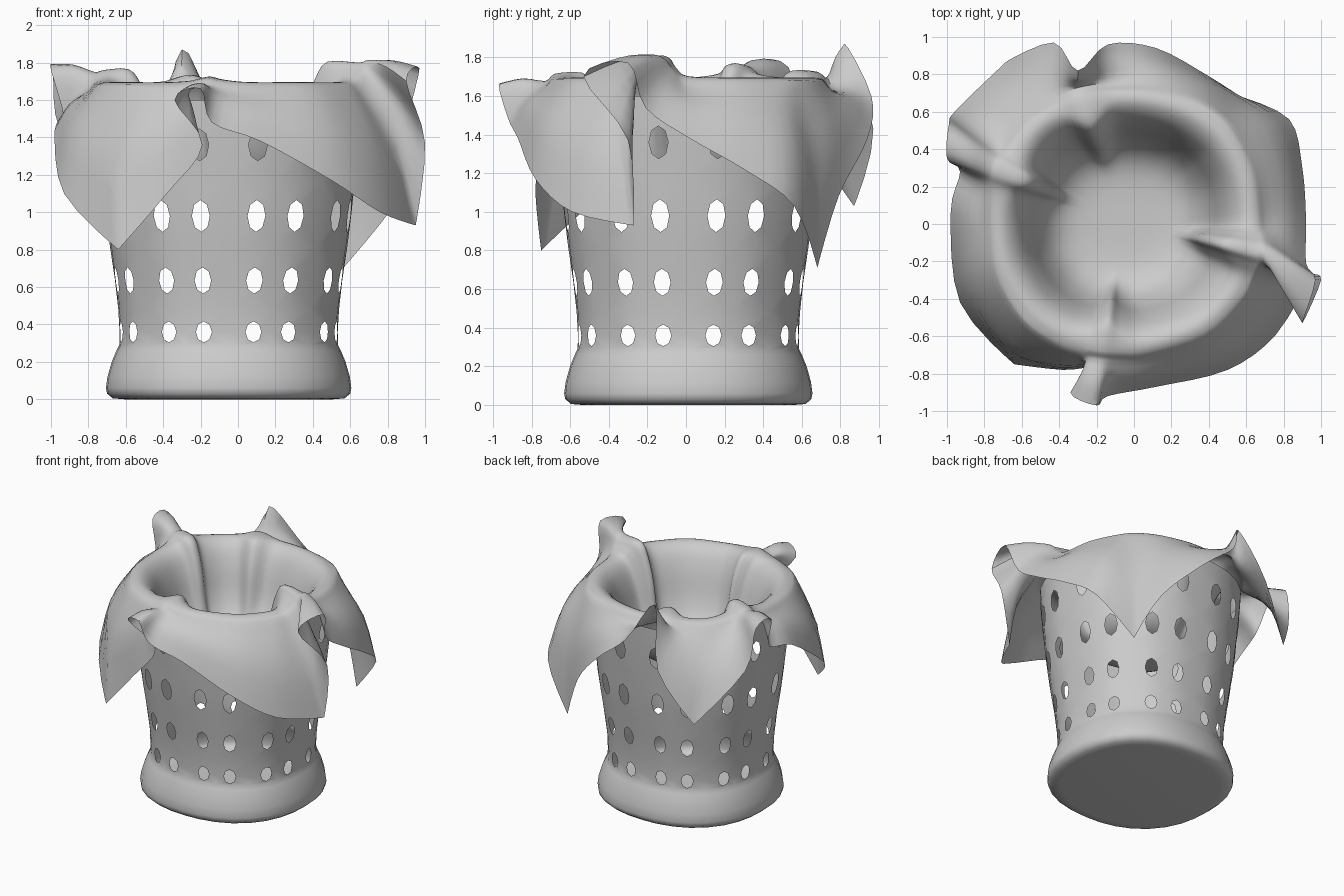
import bpy, bmesh
from math import sin, cos, radians, pi, exp
from mathutils import Vector

if "Cube" in bpy.data.objects:
    bpy.data.objects.remove(bpy.data.objects["Cube"])

CX, CY = -0.05, 0.012

def squircle(a, n=2.25):
    return (abs(cos(a)) ** n + abs(sin(a)) ** n) ** (-1 / n)

def polar(a, r, z):
    k = r * squircle(a)
    return Vector((CX + k * cos(a), CY + 0.98 * k * sin(a), z))

def finish(bm, name):
    bmesh.ops.remove_doubles(bm, verts=bm.verts, dist=0.0005)
    bmesh.ops.recalc_face_normals(bm, faces=bm.faces)
    me = bpy.data.meshes.new(name)
    bm.to_mesh(me)
    bm.free()
    ob = bpy.data.objects.new(name, me)
    bpy.context.collection.objects.link(ob)
    bpy.context.view_layer.objects.active = ob
    ob.select_set(True)
    bpy.ops.object.shade_smooth_by_angle(angle=radians(50))
    ob.select_set(False)
    return ob

# --- Basket: base profile plus wall cells with an oval hole in each ---
base = [(0.56, 0.0), (0.62, 0.005), (0.65, 0.03), (0.656, 0.06), (0.648, 0.12),
        (0.625, 0.2), (0.6, 0.26), (0.585, 0.29)]
wall = [(0.585, 0.29), (0.583, 0.36), (0.59, 0.48), (0.608, 0.64), (0.635, 0.82),
        (0.655, 0.98), (0.674, 1.16), (0.69, 1.33), (0.703, 1.5)]

def wall_radius(z):
    for (r0, z0), (r1, z1) in zip(wall, wall[1:]):
        if z <= z1 + 1e-6:
            return r0 + (r1 - r0) * (z - z0) / (z1 - z0)
    return wall[-1][0]

bm = bmesh.new()

def face(pts):
    bm.faces.new([bm.verts.new(p) for p in pts])

SEG = 32
ang = [2 * pi * i / SEG for i in range(SEG + 1)]
for prof in (base, [(0.703, 1.5), (0.71, 1.6)]):
    for (r0, z0), (r1, z1) in zip(prof, prof[1:]):
        for a, b in zip(ang, ang[1:]):
            face([polar(a, r0, z0), polar(b, r0, z0), polar(b, r1, z1), polar(a, r1, z1)])
face([polar(a, *base[0]) for a in reversed(ang[:-1])])

square = [(1, 0), (1, 1), (0, 1), (-1, 1), (-1, 0), (-1, -1), (0, -1), (1, -1)]
# bottom, hole centre, top and half height of each row
for z0, zc, z1, hh in [(0.29, 0.36, 0.48, 0.056), (0.48, 0.635, 0.82, 0.07),
                       (0.82, 0.98, 1.16, 0.085), (1.16, 1.36, 1.5, 0.085)]:
    for k in range(16):
        mid = radians(22.5 * k + 11.25)
        hole_mid = mid + radians(1.75 if k % 2 == 0 else -1.75)
        outer, inner = [], []
        for i, (u, v) in enumerate(square):
            z = {-1: z0, 0: zc, 1: z1}[v]
            outer.append(polar(mid + u * radians(11.25), wall_radius(z), z))
            t = i * pi / 4
            z = zc + hh * sin(t)
            inner.append(polar(hole_mid + radians(4.2) * cos(t), wall_radius(z), z))
        for i in range(8):
            j = (i + 1) % 8
            face([outer[i], outer[j], inner[j], inner[i]])
finish(bm, "basket")

# --- Cloth: sagging centre, rolled over the rim, hanging corners and folds ---
# rim angle and hem position, counter-clockwise from the right
hem = [(0, .92, .02, 1.38), (20, .90, .30, 1.22), (37, .83, .56, 1.03), (48, .57, .68, .71),
       (62, .40, .79, 1.08), (80, .12, .94, 1.38), (96, -.14, .96, 1.60), (109, -.30, .82, 1.87),
       (120, -.43, .97, 1.43), (134, -.68, .87, 1.03), (148, -.95, .61, 1.43),
       (154, -.99, .53, 1.75), (160, -1.0, .35, 1.76), (166, -.93, .28, 1.50),
       (180, -.98, .06, 1.44), (202, -.93, -.42, 1.10), (225, -.64, -.75, .80),
       (242, -.38, -.78, 1.10), (252, -.19, -.77, 1.36), (256, -.34, -.90, 1.60),
       (261, -.20, -.97, 1.66), (268, -.14, -.92, 1.48), (280, .12, -.87, 1.38),
       (305, .50, -.78, 1.17), (325, .76, -.59, 1.00), (335, .95, -.27, .93),
       (341, 1.0, -.30, 1.37), (345, .90, -.53, 1.70), (350, .97, -.30, 1.77),
       (354, .92, -.21, 1.54)]
corners = {3, 9, 16, 25}        # sharp corner tips of the cloth
# fold angle, lift of the rim, inward pleat
folds = [(109, .04, .08), (157, .08, .08), (261, .03, .08), (347, .12, .11)]
# radius, height, share of lift
rings = [(0.02, 1.10, 0), (.25, 1.11, 0), (.38, 1.18, 0), (.46, 1.32, .1), (.515, 1.5, .3),
         (.575, 1.63, .7), (.645, 1.69, 1), (.71, 1.685, 1), (.76, 1.63, 1.6)]

def spline(p, steps, closed, sharp=()):
    n, out = len(p), []
    def tangent(i):
        if i % n in sharp:
            return Vector((0, 0, 0))
        if closed:
            return (p[(i + 1) % n] - p[i - 1]) / 2
        return (p[min(i + 1, n - 1)] - p[max(i - 1, 0)]) / 2
    for i in range(n if closed else n - 1):
        j = (i + 1) % n
        a, b, ta, tb = p[i], p[j], tangent(i), tangent(j)
        for s in range(steps):
            t = s / steps
            h = t * t * (3 - 2 * t)
            out.append(a * (1 - h) + b * h + ta * t * (1 - t) ** 2 - tb * t * t * (1 - t))
    return out if closed else out + [p[-1]]

columns = []
for deg, hx, hy, hz in hem:
    a = radians(deg)
    lift = pleat = 0
    for f, l, q in folds:
        g = exp(-((deg - f + 180) % 360 - 180) ** 2 / 60)
        lift, pleat = lift + l * g, pleat + q * g
    col = [polar(a, r - pleat * (0.3 < r < 0.68) * min(1, (r - .3) * 5), z + lift * w)
           for r, z, w in rings]
    h = Vector((hx, hy, hz))
    out = Vector((cos(a), sin(a), 0))
    drop = max(0, 1.65 - hz)
    col.append(col[-1].lerp(h, 0.5) + out * 0.06 * drop + Vector((0, 0, 0.02 + 0.04 * drop)))
    col.append(h)
    columns.append(spline(col, 3, False))
rows = [spline(list(r), 4, True, corners if i > 27 else ())
        for i, r in enumerate(zip(*columns))]

bm = bmesh.new()
grid = [[bm.verts.new(p) for p in r] for r in rows]
n = len(grid[0])
for r0, r1 in zip(grid, grid[1:]):
    for i in range(n):
        j = (i + 1) % n
        bm.faces.new([r0[i], r0[j], r1[j], r1[i]])
bm.faces.new(list(reversed(grid[0])))
cloth = finish(bm, "cloth_liner")
cloth.data.polygons.foreach_set("use_smooth", [True] * len(cloth.data.polygons))
